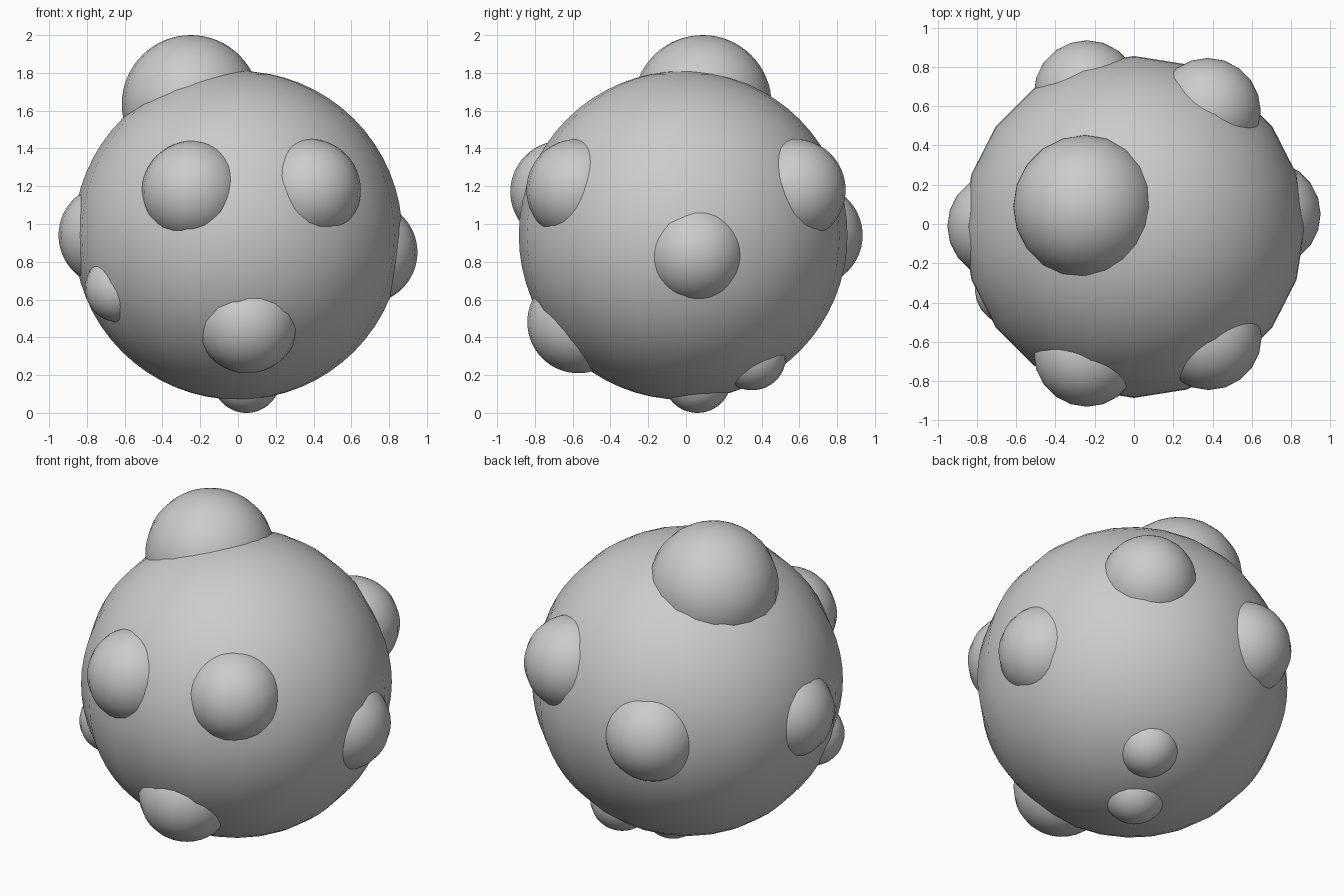
import bpy

if "Cube" in bpy.data.objects:
    bpy.data.objects.remove(bpy.data.objects["Cube"])


def ball(name, center, radius):
    """Smooth sphere with a 20-sided outline seen from above."""
    bpy.ops.mesh.primitive_uv_sphere_add(segments=20, ring_count=32,
                                         radius=radius, location=center)
    obj = bpy.context.object
    obj.name = name
    bpy.ops.object.shade_smooth()
    return obj


# Main round body
ball("body", (0, -0.015, 0.94), 0.87)

# Large knob on top
ball("top_knob", (-0.25, 0.088, 1.635), 0.365)

# Medium knobs around the sides
side_knobs = {
    "front_left_knob": (-0.24, -0.66, 1.17),
    "front_right_knob": (0.38, -0.575, 1.18),
    "front_lower_knob": (0.05, -0.57, 0.48),
    "right_knob": (0.68, 0.05, 0.85),
    "left_knob": (-0.68, -0.01, 0.94),
    "back_right_knob": (0.375, 0.575, 1.18),
    "back_left_knob": (-0.24, 0.665, 0.94),
}
for name, center in side_knobs.items():
    ball(name, center, 0.27)

# Small knobs near the bottom
small_knobs = {
    "left_small_knob": (-0.63, -0.335, 0.66),
    "bottom_knob": (0.045, 0.06, 0.18),
    "bottom_back_knob": (0.19, 0.35, 0.30),
}
for name, center in small_knobs.items():
    ball(name, center, 0.18)
